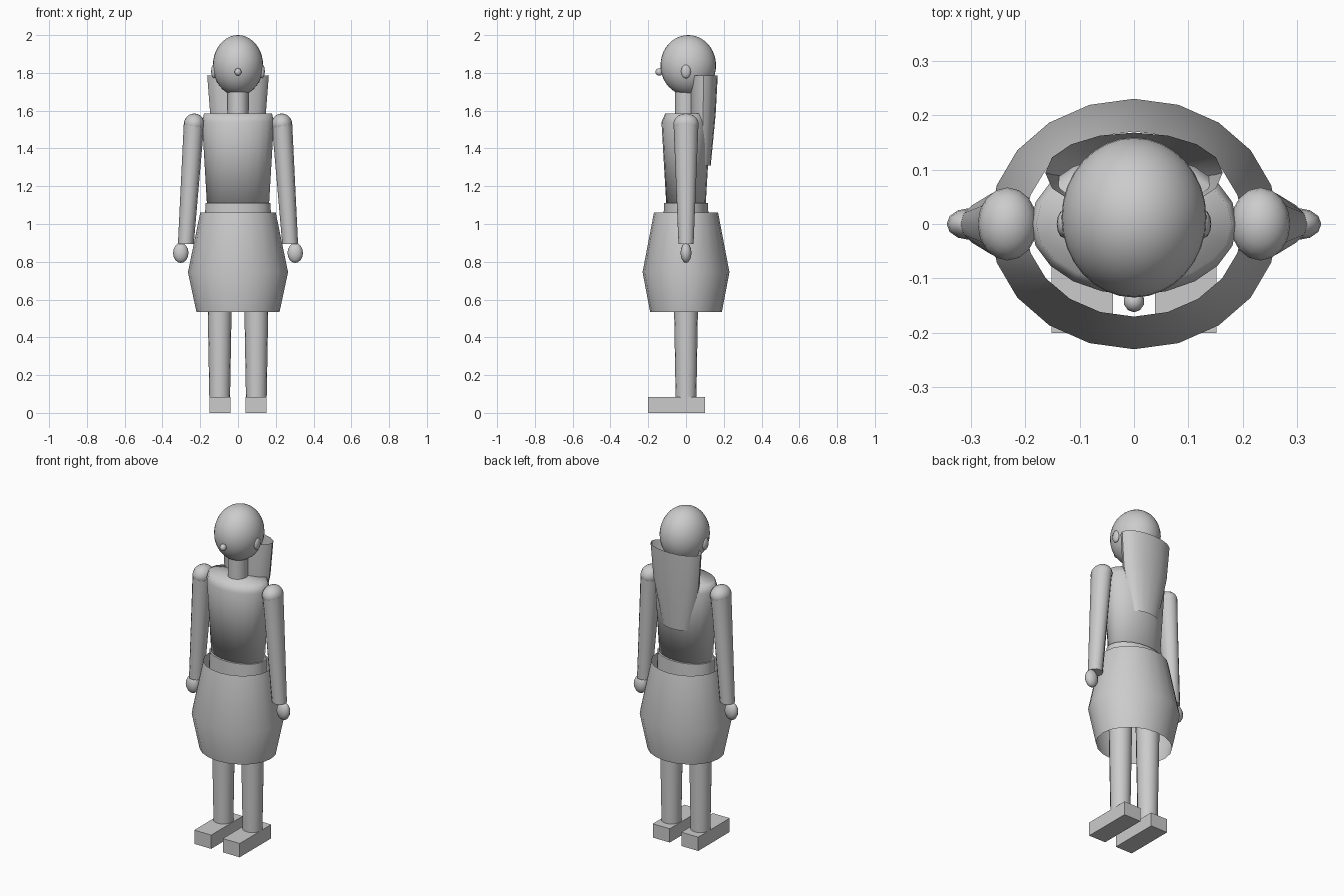
import bpy, bmesh
from math import cos, sin, tau, radians

cube = bpy.data.objects.get("Cube")
if cube:
    bpy.data.objects.remove(cube)

grey = bpy.data.materials.new("plain_grey")
grey.use_nodes = True
grey.diffuse_color = (0.6, 0.6, 0.6, 1)
grey.node_tree.nodes["Principled BSDF"].inputs["Base Color"].default_value = (0.6, 0.6, 0.6, 1)


def finish(name, bm, angle=40):
    bmesh.ops.recalc_face_normals(bm, faces=bm.faces)
    mesh = bpy.data.meshes.new(name)
    bm.to_mesh(mesh)
    bm.free()
    mesh.materials.append(grey)
    obj = bpy.data.objects.new(name, mesh)
    bpy.context.collection.objects.link(obj)
    if angle:
        bpy.ops.object.select_all(action="DESELECT")
        obj.select_set(True)
        bpy.context.view_layer.objects.active = obj
        bpy.ops.object.shade_smooth_by_angle(angle=radians(angle))
    return obj


def loft(name, rings, sides, capped=True, angle=40):
    """Join elliptical rings given as (x, y, z, radius_x, radius_y)."""
    bm = bmesh.new()
    loops = [[bm.verts.new((x + rx * cos(tau * i / sides), y + ry * sin(tau * i / sides), z))
              for i in range(sides)] for x, y, z, rx, ry in rings]
    for low, high in zip(loops, loops[1:]):
        for i in range(sides):
            j = (i + 1) % sides
            bm.faces.new((low[i], low[j], high[j], high[i]))
    if capped:
        bm.faces.new(loops[0][::-1])
        bm.faces.new(loops[-1])
    return finish(name, bm, angle)


def ball(name, centre, radii, segments=16, rows=10):
    bm = bmesh.new()
    bmesh.ops.create_uvsphere(bm, u_segments=segments, v_segments=rows, radius=1)
    bmesh.ops.scale(bm, vec=radii, verts=bm.verts)
    bmesh.ops.translate(bm, vec=centre, verts=bm.verts)
    return finish(name, bm, 60)


def block(name, centre, size):
    bm = bmesh.new()
    bmesh.ops.create_cube(bm, size=1)
    bmesh.ops.scale(bm, vec=size, verts=bm.verts)
    bmesh.ops.translate(bm, vec=centre, verts=bm.verts)
    return finish(name, bm, 0)


# Body: open skirt, hips, torso and neck
loft("skirt", [(0, 0, 0.535, 0.22, 0.19), (0, 0, 0.745, 0.265, 0.23),
               (0, 0, 1.06, 0.2, 0.17)], 20, capped=False)
loft("hips", [(0, 0, 0.95, 0.178, 0.12), (0, 0, 1.11, 0.172, 0.117)], 20)
loft("torso", [(0, 0, 1.08, 0.163, 0.103), (0, 0, 1.54, 0.19, 0.13),
               (0, 0, 1.585, 0.18, 0.11)], 20, angle=120)
loft("neck", [(0, 0, 1.55, 0.055, 0.058), (0, 0, 1.75, 0.055, 0.058)], 16)

# Head with nose and a hollow tapering fall of hair behind
ball("head", (0, 0.012, 1.84), (0.133, 0.147, 0.16), 32, 20)
ball("nose", (0, -0.142, 1.805), (0.019, 0.02, 0.02), 10, 8)
loft("hair", [(0, 0.085, 1.31, 0.088, 0.046), (0, 0.09, 1.58, 0.147, 0.067),
              (0, 0.094, 1.785, 0.163, 0.074)], 16, capped=False)

# Paired parts; +x is the model's left
for side, s in (("left", 1), ("right", -1)):
    ball(f"{side}_ear", (s * 0.128, 0, 1.808), (0.014, 0.026, 0.037), 12, 8)
    ball(f"{side}_shoulder", (s * 0.232, 0, 1.53), (0.055, 0.067, 0.055))
    loft(f"{side}_arm", [(s * 0.276, 0, 0.895, 0.042, 0.04),
                         (s * 0.233, 0, 1.53, 0.054, 0.066)], 12)
    ball(f"{side}_hand", (s * 0.303, 0, 0.847), (0.041, 0.029, 0.053), 12, 8)
    loft(f"{side}_leg", [(s * 0.097, 0, 0.08, 0.055, 0.055),
                         (s * 0.097, 0, 1.0, 0.071, 0.071)], 16)
    block(f"{side}_foot", (s * 0.095, -0.05, 0.0415), (0.113, 0.3, 0.083))
